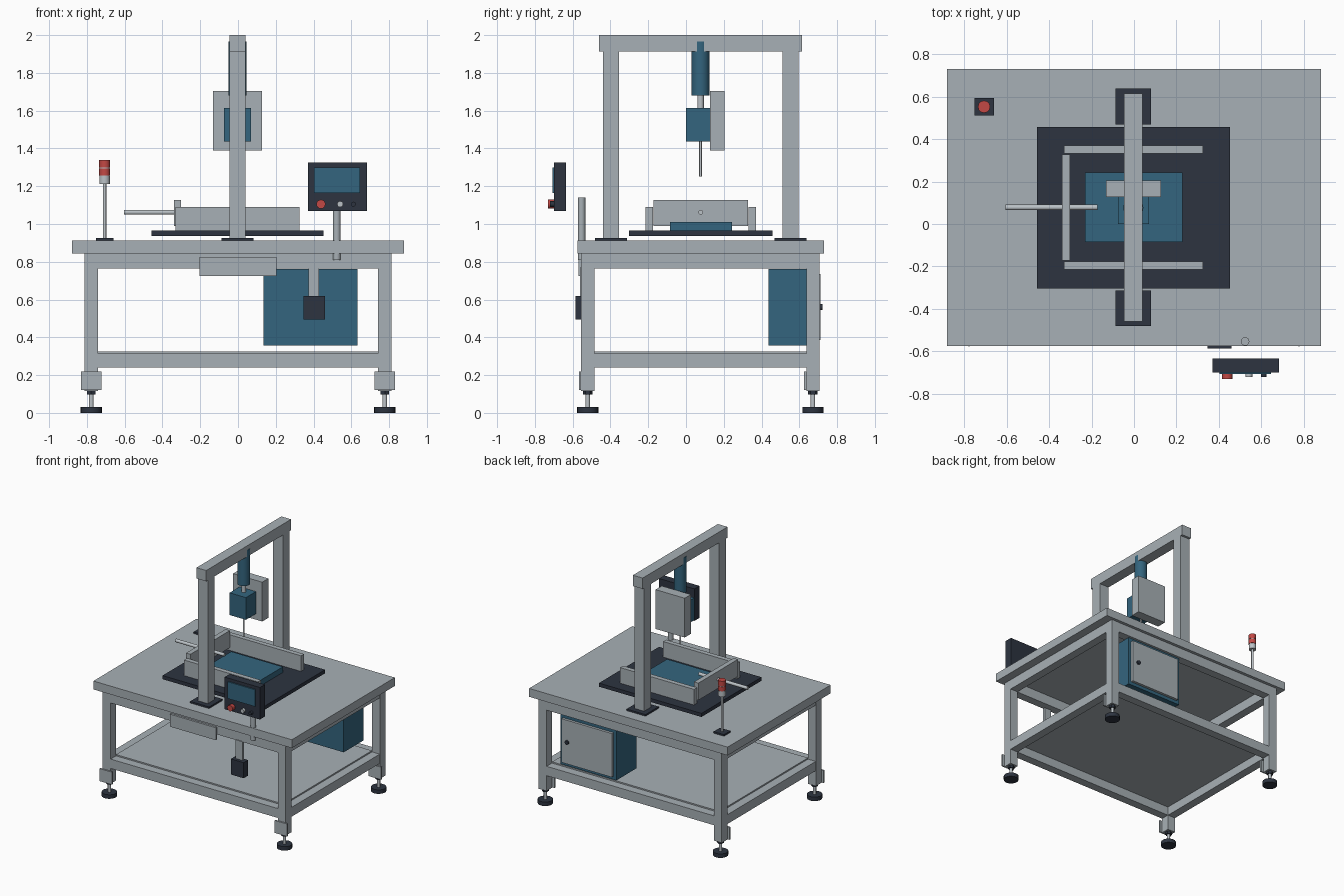
import bpy, math
from mathutils import Vector


def material(name, rgb):
    m = bpy.data.materials.new(name)
    m.diffuse_color = (*rgb, 1)
    return m


GREY = material("frame_grey", (0.39, 0.435, 0.465))
LIGHT = material("light_steel", (0.50, 0.54, 0.57))
DARK = material("dark_navy", (0.026, 0.034, 0.051))
TEAL = material("teal", (0.034, 0.13, 0.209))
RED = material("signal_red", (0.545, 0.065, 0.058))


def box(name, x, y, z, mat):
    """Box from (min, max) ranges."""
    bpy.ops.mesh.primitive_cube_add(size=1, location=[sum(r) / 2 for r in (x, y, z)])
    ob = bpy.context.object
    ob.scale = [r[1] - r[0] for r in (x, y, z)]
    bpy.ops.object.transform_apply(location=False, rotation=False, scale=True)
    ob.name = name
    ob.data.materials.append(mat)
    return ob


def rod(name, a, b, r, mat, sides=20):
    """Cylinder between two points."""
    a, b = Vector(a), Vector(b)
    d = b - a
    bpy.ops.mesh.primitive_cylinder_add(vertices=sides, radius=r, depth=d.length,
                                        location=(a + b) / 2,
                                        rotation=d.to_track_quat('Z', 'Y').to_euler())
    ob = bpy.context.object
    ob.name = name
    ob.data.materials.append(mat)
    if sides > 8:
        bpy.ops.object.shade_smooth_by_angle(angle=math.radians(35))
    return ob


# Table top
box("table_top", (-0.88, 0.88), (-0.575, 0.73), (0.845, 0.912), GREY)

# Legs with mounting plates and levelling feet
for sx in (-1, 1):
    for cy in (-0.52, 0.672):
        cx = sx * 0.777
        box("leg", (cx - 0.035, cx + 0.035), (cy - 0.035, cy + 0.035), (0.117, 0.845), GREY)
        box("leg_plate", (cx - 0.055, cx + 0.055), (cy - 0.047, cy - 0.035), (0.12, 0.22), GREY)
        rod("foot_nut", (cx, cy, 0.097), (cx, cy, 0.117), 0.025, DARK, 6)
        rod("foot_bolt", (cx, cy, 0.03), (cx, cy, 0.1), 0.012, LIGHT, 12)
        rod("foot_pad", (cx, cy, 0), (cx, cy, 0.032), 0.056, DARK, 20)

# Upper and lower frame rails
for z in ((0.765, 0.845), (0.24, 0.315)):
    for cy in (-0.52, 0.672):
        box("long_rail", (-0.742, 0.742), (cy - 0.034, cy + 0.034), z, GREY)
    for cx in (-0.777, 0.777):
        box("side_rail", (cx - 0.034, cx + 0.034), (-0.485, 0.637), z, GREY)
box("lower_shelf", (-0.742, 0.742), (-0.485, 0.637), (0.31, 0.325), GREY)

# Front control cover
box("front_cover", (-0.205, 0.203), (-0.57, -0.553), (0.725, 0.825), GREY)

# Hanging bracket and box
box("hanging_strip", (0.372, 0.43), (-0.56, -0.535), (0.62, 0.77), GREY)
box("hanging_box", (0.347, 0.46), (-0.586, -0.53), (0.495, 0.62), DARK)

# Electrical cabinet with rear door
box("cabinet", (0.135, 0.632), (0.437, 0.69), (0.358, 0.762), TEAL)
box("cabinet_door", (0.16, 0.607), (0.69, 0.711), (0.385, 0.735), GREY)
rod("door_knob", (0.555, 0.71, 0.56), (0.555, 0.723, 0.56), 0.016, DARK, 16)

# Operator panel on its post
rod("panel_post", (0.523, -0.553, 0.81), (0.523, -0.553, 1.14), 0.02, GREY)
box("panel_case", (0.37, 0.683), (-0.698, -0.634), (1.068, 1.325), DARK)
box("panel_screen", (0.402, 0.645), (-0.707, -0.698), (1.165, 1.3), TEAL)
for name, x, r, depth, mat in (("red_button", 0.439, 0.024, 0.032, RED),
                               ("grey_button", 0.541, 0.016, 0.022, LIGHT),
                               ("dark_button", 0.611, 0.013, 0.022, DARK)):
    rod(name, (x, -0.697, 1.105), (x, -0.698 - depth, 1.105), r, mat, 16)

# Signal tower
box("tower_base", (-0.752, -0.66), (0.511, 0.592), (0.912, 0.925), DARK)
for name, z0, z1, r, mat in (("tower_pole", 0.925, 1.215, 0.009, LIGHT),
                             ("tower_collar", 1.212, 1.255, 0.028, LIGHT),
                             ("lower_lamp", 1.258, 1.294, 0.029, RED),
                             ("lamp_spacer", 1.255, 1.302, 0.026, LIGHT),
                             ("upper_lamp", 1.3, 1.338, 0.029, RED)):
    rod(name, (-0.706, 0.552, z0), (-0.706, 0.552, z1), r, mat, 12)

# Work fixture: base plate, pad and fence
box("fixture_plate", (-0.457, 0.452), (-0.303, 0.457), (0.936, 0.965), DARK)
box("work_pad", (-0.23, 0.228), (-0.085, 0.243), (0.965, 1.01), TEAL)
for cy in (-0.195, 0.351):
    box("fence_side", (-0.33, 0.326), (cy - 0.019, cy + 0.019), (0.965, 1.09), GREY)
box("fence_end", (-0.34, -0.301), (-0.172, 0.328), (0.99, 1.127), GREY)
rod("push_rod", (-0.604, 0.078, 1.062), (-0.172, 0.078, 1.062), 0.013, LIGHT)

# Gantry
for cy in (-0.397, 0.553):
    box("gantry_foot", (-0.087, 0.081), (cy - 0.084, cy + 0.084), (0.912, 0.925), DARK)
    box("gantry_post", (-0.046, 0.04), (cy - 0.043, cy + 0.043), (0.925, 1.915), GREY)
box("gantry_beam", (-0.046, 0.04), (-0.46, 0.615), (1.913, 2.0), GREY)

# Tool head
hx, hy = -0.003, 0.077
rod("actuator", (hx, hy, 1.68), (hx, hy, 1.965), 0.047, TEAL, 24)
rod("actuator_rod", (hx, hy, 1.61), (hx, hy, 1.685), 0.017, LIGHT)
box("tool_block", (-0.075, 0.07), (0, 0.127), (1.437, 1.615), TEAL)
rod("tool_needle", (hx, hy, 1.252), (hx, hy, 1.44), 0.007, LIGHT, 12)
box("tool_back_plate", (-0.132, 0.126), (0.127, 0.205), (1.39, 1.705), GREY)
